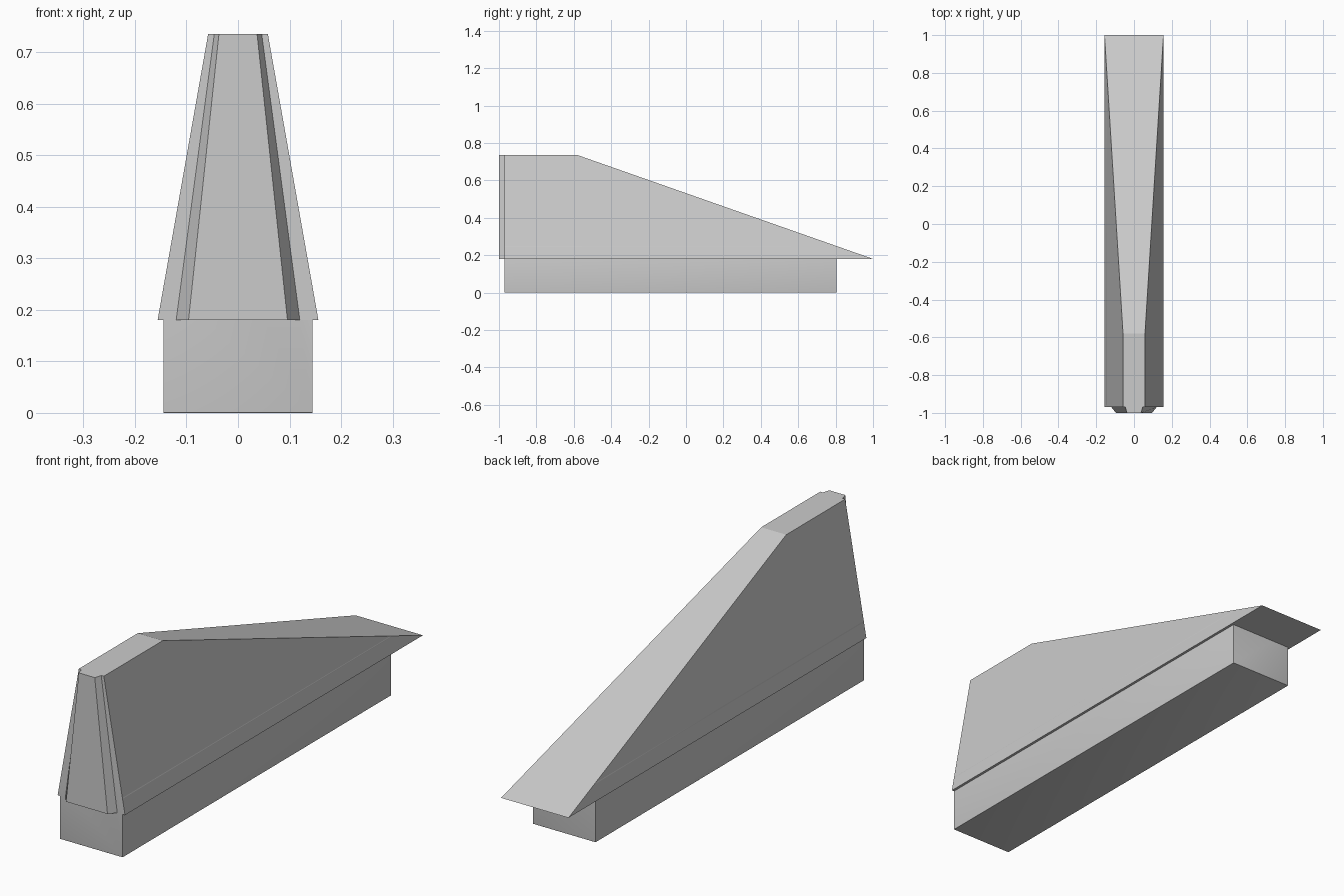
import bpy, bmesh

if "Cube" in bpy.data.objects:
    bpy.data.objects.remove(bpy.data.objects["Cube"])

Z0, Z1 = 0.18, 0.735          # lower and upper edge of the sloped cover
Y_FRONT, Y_BASE_END = -0.97, 0.805
SLOPE_Y = -0.58               # where the flat top turns into the ramp


def finish(name, bm):
    bmesh.ops.recalc_face_normals(bm, faces=bm.faces[:])
    mesh = bpy.data.meshes.new(name)
    bm.to_mesh(mesh)
    bm.free()
    obj = bpy.data.objects.new(name, mesh)
    bpy.context.collection.objects.link(obj)
    return obj


def loft(bm, a, b):
    """Closed solid between two outlines with the same point count."""
    va = [bm.verts.new(p) for p in a]
    vb = [bm.verts.new(p) for p in b]
    n = len(va)
    for i in range(n):
        j = (i + 1) % n
        bm.faces.new((va[i], va[j], vb[j], vb[i]))
    bm.faces.new(va[::-1])
    bm.faces.new(vb)


# Tapered cover: side outlines lean inward toward a narrow top
def cover_side(s):
    return [(s * 0.156, Y_FRONT, Z0), (s * 0.156, 1.0, Z0),
            (s * 0.058, SLOPE_Y, Z1), (s * 0.058, Y_FRONT, Z1)]


bm = bmesh.new()
loft(bm, cover_side(-1), cover_side(1))
finish("tapered_cover", bm)

# Chamfered strip on the front face
def strip(y, low, high):
    return [(-low, y, Z0), (low, y, Z0), (high, y, Z1), (-high, y, Z1)]


bm = bmesh.new()
loft(bm, strip(Y_FRONT, 0.12, 0.046), strip(-1.0, 0.096, 0.037))
finish("front_strip", bm)

# Base block with a tapered core that rises inside the cover
half = [(0.145, 0), (0.145, 0.245), (0.084, 0.435), (0.045, Z1 - 0.001)]
profile = half + [(-x, z) for x, z in reversed(half)]
bm = bmesh.new()
loft(bm, [(x, Y_FRONT, z) for x, z in profile],
     [(x, Y_BASE_END, z) for x, z in profile])
# Trim the core along the ramp
bmesh.ops.bisect_plane(bm, geom=bm.verts[:] + bm.edges[:] + bm.faces[:],
                       plane_co=(0, SLOPE_Y, Z1 - 0.001),
                       plane_no=(0, Z1 - Z0, 1.0 - SLOPE_Y), clear_outer=True)
bmesh.ops.holes_fill(bm, edges=[e for e in bm.edges if e.is_boundary])
# Round the bottom rim and the upright corners
rim = [e for e in bm.edges if min(v.co.z for v in e.verts) < 0.001]
bmesh.ops.bevel(bm, geom=rim, offset=0.012, segments=4, profile=0.5,
                affect='EDGES', clamp_overlap=True)
base = finish("base_block", bm)
bpy.context.view_layer.objects.active = base
base.select_set(True)
bpy.ops.object.shade_smooth_by_angle(angle=0.6)
